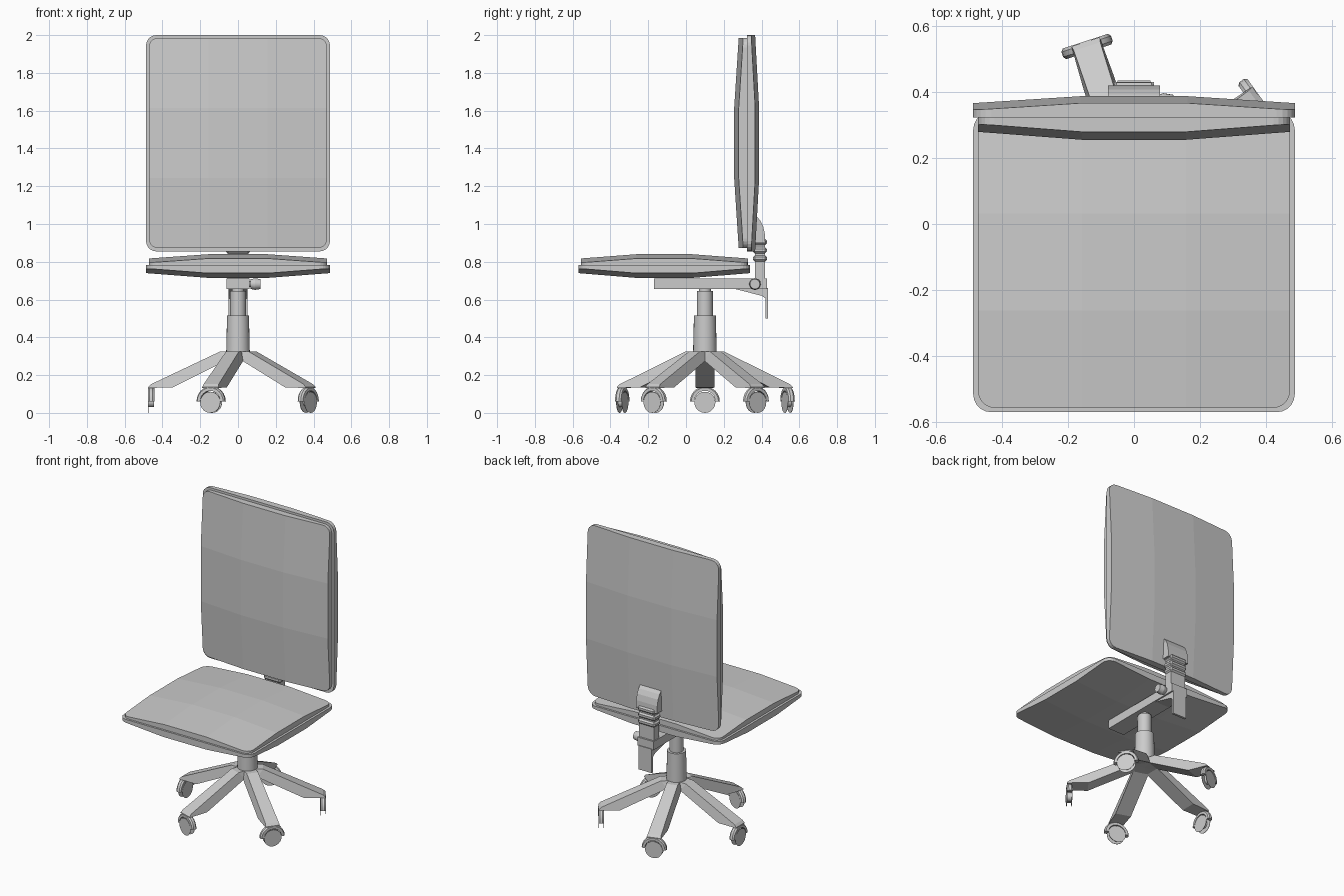
import bpy, bmesh
from math import sin, cos, pi, radians
from mathutils import Matrix, Vector

if "Cube" in bpy.data.objects:
    bpy.data.objects.remove(bpy.data.objects["Cube"])


def finish(bm, name, smooth=False):
    bmesh.ops.recalc_face_normals(bm, faces=bm.faces)
    me = bpy.data.meshes.new(name)
    bm.to_mesh(me)
    bm.free()
    ob = bpy.data.objects.new(name, me)
    bpy.context.collection.objects.link(ob)
    if smooth:
        bpy.ops.object.select_all(action='DESELECT')
        ob.select_set(True)
        bpy.context.view_layer.objects.active = ob
        bpy.ops.object.shade_smooth_by_angle(angle=radians(35))
    return ob


def pad(name, u, v, w, bulge, r, upright=False):
    """Rounded panel whose outer side bulges in a three-by-three facet grid."""
    bm = bmesh.new()
    ring = []
    corners = [(u[1] - r, v[1] - r), (u[0] + r, v[1] - r), (u[0] + r, v[0] + r), (u[1] - r, v[0] + r)]
    for k, (cu, cv) in enumerate(corners):
        for i in range(6):
            a = pi / 2 * (k + i / 5)
            ring.append(bm.verts.new((cu + r * cos(a), cv + r * sin(a), w[0])))
    f = bm.faces.new(ring)
    top = bmesh.ops.extrude_face_region(bm, geom=[f])['geom']
    for e in top:
        if isinstance(e, bmesh.types.BMVert):
            e.co.z = w[1]
    for axis, rng in ((0, u), (1, v)):
        for t in (1 / 3, 2 / 3):
            p, n = Vector((0, 0, 0)), Vector((0, 0, 0))
            p[axis], n[axis] = rng[0] + t * (rng[1] - rng[0]), 1
            bmesh.ops.bisect_plane(bm, geom=bm.verts[:] + bm.edges[:] + bm.faces[:],
                                   plane_co=p, plane_no=n)
    for vert in bm.verts:
        if abs(vert.co.z - w[1]) < 1e-5:
            for axis, rng in ((0, u), (1, v)):
                t = (vert.co[axis] - rng[0]) / (rng[1] - rng[0])
                vert.co.z += bulge * min(1, 3 * min(t, 1 - t))
        if upright:
            vert.co = vert.co.xzy
    return finish(bm, name)


def box(name, x, y, z, bevel=0):
    bm = bmesh.new()
    bmesh.ops.create_cube(bm, size=1)
    for v in bm.verts:
        v.co = [r[0] + (c + 0.5) * (r[1] - r[0]) for c, r in zip(v.co, (x, y, z))]
    if bevel:
        bmesh.ops.bevel(bm, geom=bm.edges[:], offset=bevel, segments=1, affect='EDGES')
    return finish(bm, name)


def extrude_x(name, profile, half):
    """Side profile of (y, z) points extruded across x."""
    bm = bmesh.new()
    f = bm.faces.new([bm.verts.new((-half, y, z)) for y, z in profile])
    for e in bmesh.ops.extrude_face_region(bm, geom=[f])['geom']:
        if isinstance(e, bmesh.types.BMVert):
            e.co.x = half
    return finish(bm, name)


def cylinder(bm, r1, r2, depth, mat, segs=24, caps=True):
    bmesh.ops.create_cone(bm, cap_ends=caps, segments=segs, radius1=r1, radius2=r2,
                          depth=depth, matrix=mat)


# Seat and backrest: shell plus cushion
pad("seat_shell", (-.487, .487), (-.57, .34), (.783, .765), -.025, .055)
pad("seat_cushion", (-.472, .472), (-.557, .327), (.783, .795), .0225, .05)
pad("back_shell", (-.487, .487), (.855, 2.0), (.322, .345), .021, .055, True)
pad("back_cushion", (-.472, .472), (.872, 1.985), (.322, .303), -.024, .05, True)

# Gas column
for name, r1, r2, z0, z1 in (("column_lower", .063, .058, .3, .515),
                             ("column_upper", .042, .042, .5, .645),
                             ("column_cap", .032, .032, .64, .66)):
    bm = bmesh.new()
    cylinder(bm, r1, r2, z1 - z0, Matrix.Translation((0, .1, (z0 + z1) / 2)))
    finish(bm, name, True)

# Five-star base: arm section stations (radius, z, half width)
TOP = [(0, .325, .036), (.095, .325, .036), (.46, .152, .042), (.475, .137, .045)]
LOW = [(0, .28, .05), (.06, .278, .05), (.345, .135, .05), (.475, .132, .045)]


def arm(name, mat):
    bm = bmesh.new()
    rows = []
    for t, b in zip(TOP, LOW):
        pts = [(t[0], -t[2], t[1]), (t[0], t[2], t[1]), (b[0], b[2], b[1]), (b[0], -b[2], b[1])]
        rows.append([bm.verts.new(p) for p in pts])
    for a, b in zip(rows, rows[1:]):
        for i in range(4):
            j = (i + 1) % 4
            bm.faces.new((a[i], a[j], b[j], b[i]))
    bm.faces.new(rows[0])
    bm.faces.new(rows[-1])
    bm.transform(mat)
    finish(bm, name)


def caster(name, mat):
    # Arched hood with a chamfered section (radial offset, sideways offset)
    bm = bmesh.new()
    sec = [(.056, -.017), (.072, -.017), (.079, -.008), (.079, .008), (.072, .017), (.056, .017)]
    rows = []
    for i in range(13):
        a = pi * i / 12
        rows.append([bm.verts.new((.46 + s, r * cos(a), .061 + r * sin(a))) for r, s in sec])
    for a, b in zip(rows, rows[1:]):
        for i in range(6):
            j = (i + 1) % 6
            bm.faces.new((a[i], a[j], b[j], b[i]))
    bm.faces.new(rows[0])
    bm.faces.new(rows[-1])
    bm.transform(mat)
    finish(bm, name + "_hood", True)
    # Two thin wheel discs on a stub axle
    bm = bmesh.new()
    turn = Matrix.Rotation(pi / 2, 4, 'Y')
    for s in (-.015, .015):
        cylinder(bm, .056, .056, .002, Matrix.Translation((.46 + s, 0, .056)) @ turn, 20)
    cylinder(bm, .028, .028, .03, Matrix.Translation((.46, 0, .058)) @ turn, 16)
    bm.transform(mat)
    finish(bm, name + "_wheel", True)


for k in range(5):
    m = Matrix.Translation((0, .1, 0)) @ Matrix.Rotation(radians(36 + 72 * k), 4, 'Z')
    arm(f"base_arm_{k + 1}", m)
    caster(f"caster_{k + 1}", m)

# Under-seat beam, rear bracket wedge and hanging plate
box("seat_beam", (-.06, .06), (-.17, .43), (.655, .712))
extrude_x("bracket_wedge", [(.26, .656), (.43, .656), (.43, .60), (.40, .62)], .05)
box("hanging_plate", (-.05, .05), (.42, .435), (.5, .66))

# Backrest upright with ribbed sleeve and curved mount
box("back_upright", (-.055, .055), (.365, .418), (.66, .93))
for i in range(3):
    z = .80 + .043 * i
    box(f"sleeve_rib_{i + 1}", (-.064, .064), (.355, .428), (z, z + .036), .011)
extrude_x("back_mount", [(.36, .90), (.42, .90), (.417, .95), (.408, .99), (.392, 1.02),
                         (.37, 1.045), (.355, 1.05)], .078)

# Adjustment knob
bm = bmesh.new()
turn = Matrix.Rotation(pi / 2, 4, 'Y')
cylinder(bm, .015, .015, .04, Matrix.Translation((.06, .365, .682)) @ turn, 12)
cylinder(bm, .025, .031, .025, Matrix.Translation((.0775, .365, .682)) @ turn, 20)
cylinder(bm, .031, .026, .03, Matrix.Translation((.105, .365, .682)) @ turn, 20)
finish(bm, "adjust_knob", True)
